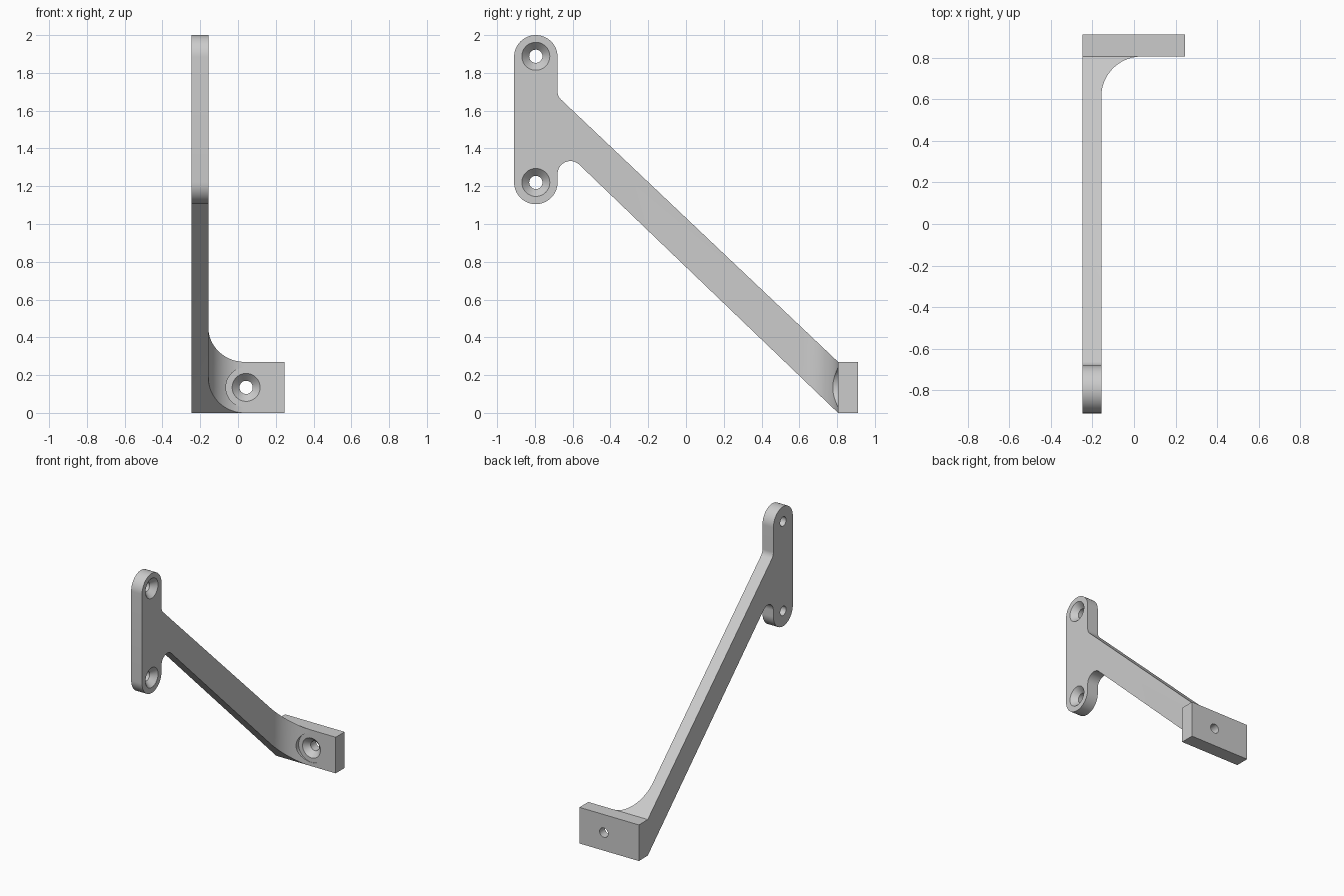
import bpy, bmesh
from math import cos, sin, radians, pi

if "Cube" in bpy.data.objects:
    bpy.data.objects.remove(bpy.data.objects["Cube"])


def arc(cx, cy, r, a0, a1, n):
    """Points on an arc, angles in degrees."""
    return [(cx + r * cos(radians(a0 + (a1 - a0) * i / n)),
             cy + r * sin(radians(a0 + (a1 - a0) * i / n))) for i in range(n + 1)]


def finish(name, bm):
    bmesh.ops.recalc_face_normals(bm, faces=bm.faces[:])
    mesh = bpy.data.meshes.new(name)
    bm.to_mesh(mesh)
    bm.free()
    ob = bpy.data.objects.new(name, mesh)
    bpy.context.collection.objects.link(ob)
    return ob


def prism(name, pts, vec):
    """Closed profile of 3D points, extruded along vec."""
    bm = bmesh.new()
    face = bm.faces.new([bm.verts.new(p) for p in pts])
    ext = bmesh.ops.extrude_face_region(bm, geom=[face])
    bmesh.ops.translate(bm, vec=vec,
                        verts=[v for v in ext["geom"] if isinstance(v, bmesh.types.BMVert)])
    return finish(name, bm)


def hole_cutter(name, profile, place, n=48):
    """Revolved (depth, radius) profile; place maps depth and two offsets to 3D."""
    bm = bmesh.new()
    rings = [[bm.verts.new(place(d, r * cos(2 * pi * i / n), r * sin(2 * pi * i / n)))
              for i in range(n)] for d, r in profile]
    for a, b in zip(rings, rings[1:]):
        for i in range(n):
            j = (i + 1) % n
            bm.faces.new((a[i], a[j], b[j], b[i]))
    bm.faces.new(rings[0])
    bm.faces.new(rings[-1])
    return finish(name, bm)


def boolean(ob, cutter, op):
    cutter.hide_render = True
    mod = ob.modifiers.new(op.title(), 'BOOLEAN')
    mod.operation, mod.solver, mod.object = op, 'EXACT', cutter
    bpy.context.view_layer.objects.active = ob
    bpy.ops.object.modifier_apply(modifier=mod.name)
    bpy.data.objects.remove(cutter)


# Side outline: foot, sloping arm, round-ended mounting plate
side = [(0.805, 0), (0.91, 0), (0.91, 0.27), (0.805, 0.27)]
side += arc(-0.62, 1.702, 0.06, 226.5, 180, 10)
side += arc(-0.795, 1.885, 0.115, 0, 180, 32)
side += arc(-0.795, 1.22, 0.115, 180, 360, 32)
side += arc(-0.612, 1.265, 0.068, 180, 46.3, 24)
bracket = prism("bracket", [(-0.247, y, z) for y, z in side], (0.492, 0, 0))

# Plan outline: thin arm flaring through a fillet into the foot
plan = [(-0.4, -1.1), (-0.157, -1.1)]
plan += arc(0.036, 0.612, 0.193, 180, 90, 32)
plan += [(0.4, 0.805), (0.4, 1.1), (-0.4, 1.1)]
boolean(bracket, prism("plan_cutter", [(x, y, -0.2) for x, y in plan], (0, 0, 2.5)),
        'INTERSECT')

# Countersunk holes in the mounting plate
for zc in (1.22, 1.888):
    cutter = hole_cutter("plate_hole_cutter",
                         [(-0.05, 0.074), (0, 0.074), (0.042, 0.035), (0.2, 0.035)],
                         lambda d, u, v: (-0.157 - d, -0.795 + u, zc + v))
    boolean(bracket, cutter, 'DIFFERENCE')

# Foot hole: head clearance cut into the fillet, countersink and bore
cutter = hole_cutter("foot_hole_cutter",
                     [(-0.25, 0.107), (0.002, 0.107), (0.002, 0.074), (0.042, 0.035), (0.2, 0.035)],
                     lambda d, u, v: (0.043 + u, 0.805 + d, 0.135 + v))
boolean(bracket, cutter, 'DIFFERENCE')

# Smooth curves, crisp edges
bpy.ops.object.select_all(action='DESELECT')
bracket.select_set(True)
bpy.context.view_layer.objects.active = bracket
bpy.ops.object.shade_smooth_by_angle(angle=radians(25))
